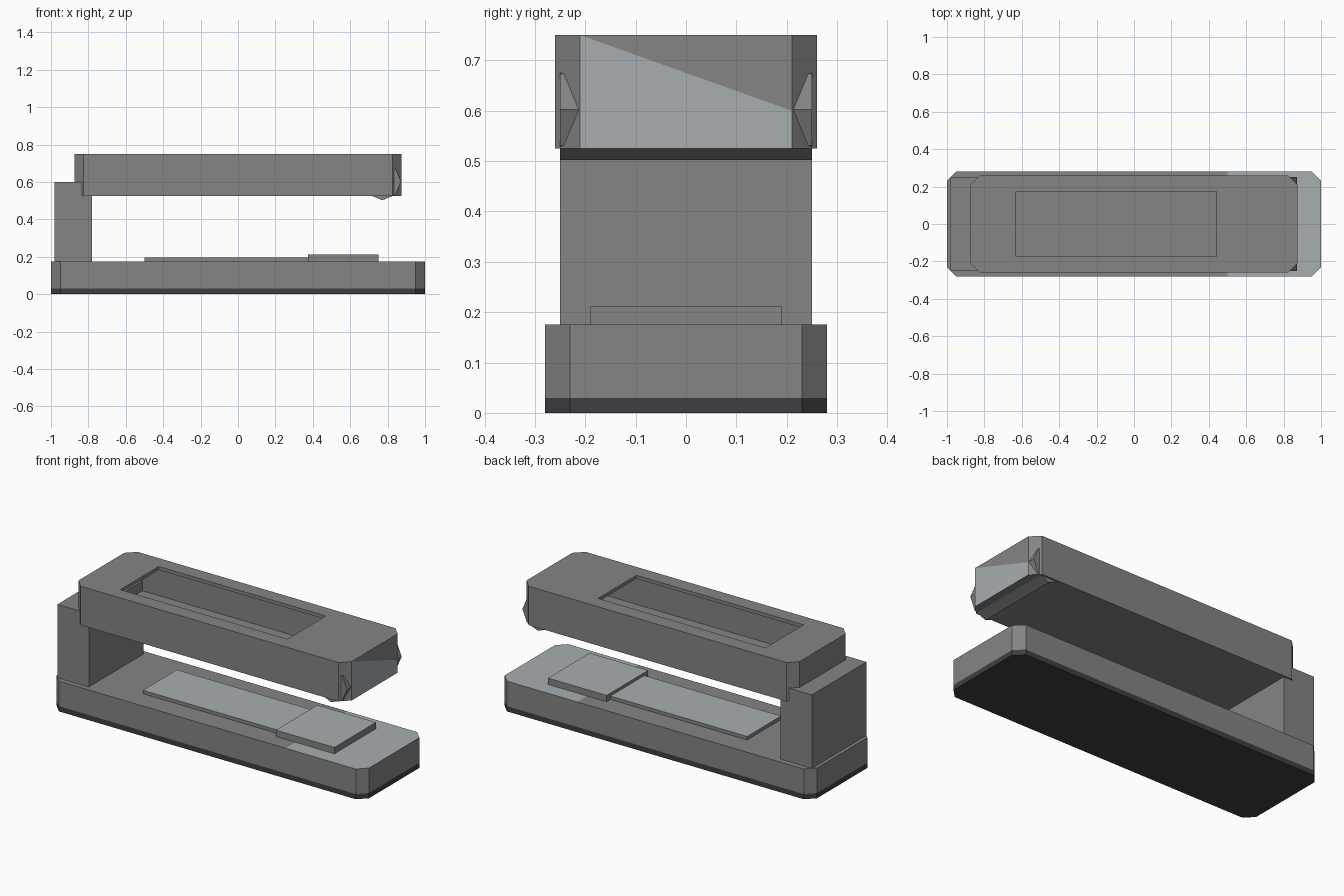
import bpy, bmesh
from mathutils import Vector

if "Cube" in bpy.data.objects:
    bpy.data.objects.remove(bpy.data.objects["Cube"], do_unlink=True)


def material(name, rgb):
    m = bpy.data.materials.new(name)
    m.use_nodes = True
    m.diffuse_color = (*rgb, 1)
    m.node_tree.nodes["Principled BSDF"].inputs["Base Color"].default_value = (*rgb, 1)
    return m


GRAY = material("casing gray", (0.23, 0.235, 0.228))
DARK = material("rubber black", (0.05, 0.048, 0.057))
STEEL = material("brushed steel", (0.39, 0.42, 0.44))


def finish(name, bm, mats):
    bmesh.ops.recalc_face_normals(bm, faces=bm.faces)
    mesh = bpy.data.meshes.new(name)
    bm.to_mesh(mesh)
    bm.free()
    for m in mats:
        mesh.materials.append(m)
    obj = bpy.data.objects.new(name, mesh)
    bpy.context.collection.objects.link(obj)
    return obj


def extrude(outline, depth):
    """Solid from a flat outline, pushed along a vector."""
    bm = bmesh.new()
    face = bm.faces.new([bm.verts.new(p) for p in outline])
    ext = bmesh.ops.extrude_face_region(bm, geom=[face], use_keep_orig=True)
    moved = [g for g in ext["geom"] if isinstance(g, bmesh.types.BMVert)]
    bmesh.ops.translate(bm, verts=moved, vec=depth)
    bmesh.ops.recalc_face_normals(bm, faces=bm.faces)
    return bm


def slab(x0, x1, half_y, z0, z1, cut=0.0):
    """Box, with its upright corners chamfered when cut is set."""
    if cut:
        pts = [(x0 + cut, -half_y), (x1 - cut, -half_y), (x1, -half_y + cut), (x1, half_y - cut),
               (x1 - cut, half_y), (x0 + cut, half_y), (x0, half_y - cut), (x0, -half_y + cut)]
    else:
        pts = [(x0, -half_y), (x1, -half_y), (x1, half_y), (x0, half_y)]
    return extrude([(x, y, z0) for x, y in pts], (0, 0, z1 - z0))


def split(bm, faces, point, normal):
    geom = set(faces)
    for f in faces:
        geom.update(f.edges)
        geom.update(f.verts)
    bmesh.ops.bisect_plane(bm, geom=list(geom), plane_co=point, plane_no=normal)
    bm.normal_update()


def steel_top(bm, from_x):
    for f in bm.faces:
        if f.normal.z > 0.9 and f.calc_center_median().x > from_x:
            f.material_index = 1


# Foot pad and base, whose upper front end is bare steel
finish("foot_pad", slab(-1, 1, 0.28, 0, 0.03, 0.05), [DARK])
base = slab(-1, 1, 0.28, 0.03, 0.175, 0.05)
split(base, [f for f in base.faces if f.normal.z > 0.9], (0.5, 0, 0), (1, 0, 0))
steel_top(base, 0.5)
finish("base", base, [GRAY, STEEL])

# Rail and anvil plate
for name, dims in (("rail", (-0.5, 0.4, 0.155, 0.17, 0.195)),
                   ("anvil_plate", (0.375, 0.75, 0.19, 0.17, 0.212))):
    bm = slab(*dims)
    steel_top(bm, -1)
    finish(name, bm, [GRAY, STEEL])

# Hinge post
finish("hinge_post", slab(-0.98, -0.78, 0.25, 0.17, 0.6), [GRAY])

# Hollow upper arm with an opening in its lid
arm = finish("upper_arm", slab(-0.875, 0.875, 0.26, 0.525, 0.75, 0.05), [GRAY, STEEL])
cutters = [finish("hollow_cutter", slab(-0.855, 0.855, 0.24, 0.545, 0.73, 0.042), [GRAY]),
           finish("opening_cutter", slab(-0.63, 0.44, 0.175, 0.65, 0.8), [GRAY])]
bpy.context.view_layer.objects.active = arm
for cutter in cutters:
    cutter.hide_render = True
    mod = arm.modifiers.new(cutter.name, "BOOLEAN")
    mod.operation = "DIFFERENCE"
    mod.solver = "EXACT"
    mod.object = cutter
    bpy.ops.object.modifier_apply(modifier=mod.name)
    bpy.data.objects.remove(cutter, do_unlink=True)

# Bare steel on the lower part of the arm's end face
bm = bmesh.new()
bm.from_mesh(arm.data)
bm.normal_update()


def end_faces():
    return [f for f in bm.faces if f.normal.x > 0.9 and f.calc_center_median().x > 0.87]


corner = Vector((0.875, -0.21, 0.75))
across = Vector((0, 0.15, 0.42)).normalized()
split(bm, end_faces(), corner, across)
for f in end_faces():
    if (f.calc_center_median() - corner).dot(across) < 0:
        f.material_index = 1
bm.to_mesh(arm.data)
bm.free()

# Eight-sided nose roller set across the arm
bm = bmesh.new()
bmesh.ops.create_cone(bm, cap_ends=True, segments=8, radius1=0.1, radius2=0.1, depth=0.5)
nose = finish("nose_roller", bm, [GRAY])
nose.rotation_euler.x = 1.5708
nose.location = (0.772, 0, 0.602)
